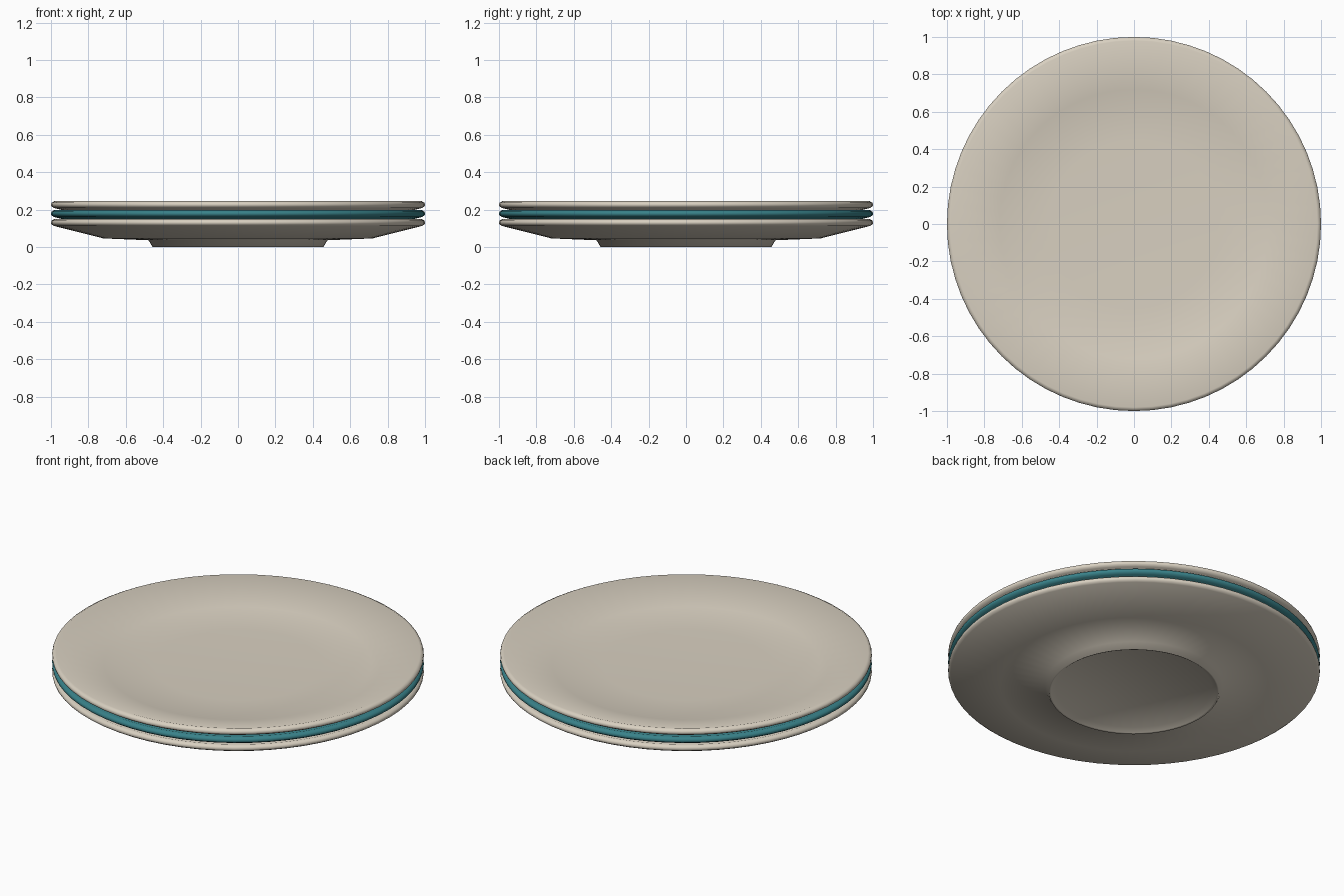
import bpy, bmesh
from math import cos, sin, tau

if "Cube" in bpy.data.objects:
    bpy.data.objects.remove(bpy.data.objects["Cube"], do_unlink=True)

SEGMENTS = 64
STACK_STEP = 0.048

# Half cross-section (radius, height), from the foot recess out to the well
PROFILE = [
    (0.42, 0.022), (0.447, 0.003), (0.457, 0.0),              # recess, foot lip
    (0.478, 0.036), (0.72, 0.046),                            # foot wall, underside
    (0.985, 0.113), (0.998, 0.122), (1.0, 0.131),             # rim
    (0.997, 0.141), (0.98, 0.15),
    (0.72, 0.078), (0.45, 0.068),                             # inner wall, well
]


def material(name, rgb):
    mat = bpy.data.materials.new(name)
    mat.use_nodes = True
    mat.diffuse_color = (*rgb, 1)
    mat.node_tree.nodes["Principled BSDF"].inputs["Base Color"].default_value = (*rgb, 1)
    return mat


def plate(name, z, mat):
    """Turn the cross-section into rings, bridge them and cap both ends."""
    bm = bmesh.new()
    rings = []
    for radius, height in PROFILE:
        angles = [tau * i / SEGMENTS for i in range(SEGMENTS)]
        rings.append([bm.verts.new((radius * cos(a), radius * sin(a), height)) for a in angles])
    for low, high in zip(rings, rings[1:]):
        for i in range(SEGMENTS):
            j = (i + 1) % SEGMENTS
            bm.faces.new((low[i], low[j], high[j], high[i]))
    bm.faces.new(rings[0][::-1])
    bm.faces.new(rings[-1])
    for face in bm.faces:
        face.smooth = True
    bmesh.ops.recalc_face_normals(bm, faces=bm.faces)
    mesh = bpy.data.meshes.new(name)
    bm.to_mesh(mesh)
    bm.free()
    mesh.materials.append(mat)
    obj = bpy.data.objects.new(name, mesh)
    obj.location.z = z
    bpy.context.collection.objects.link(obj)


cream = material("cream glaze", (0.69, 0.63, 0.53))
teal = material("teal glaze", (0.04, 0.22, 0.25))

# Stack of three plates
for index, (name, mat) in enumerate([("bottom_plate", cream), ("middle_plate", teal), ("top_plate", cream)]):
    plate(name, index * STACK_STEP, mat)
